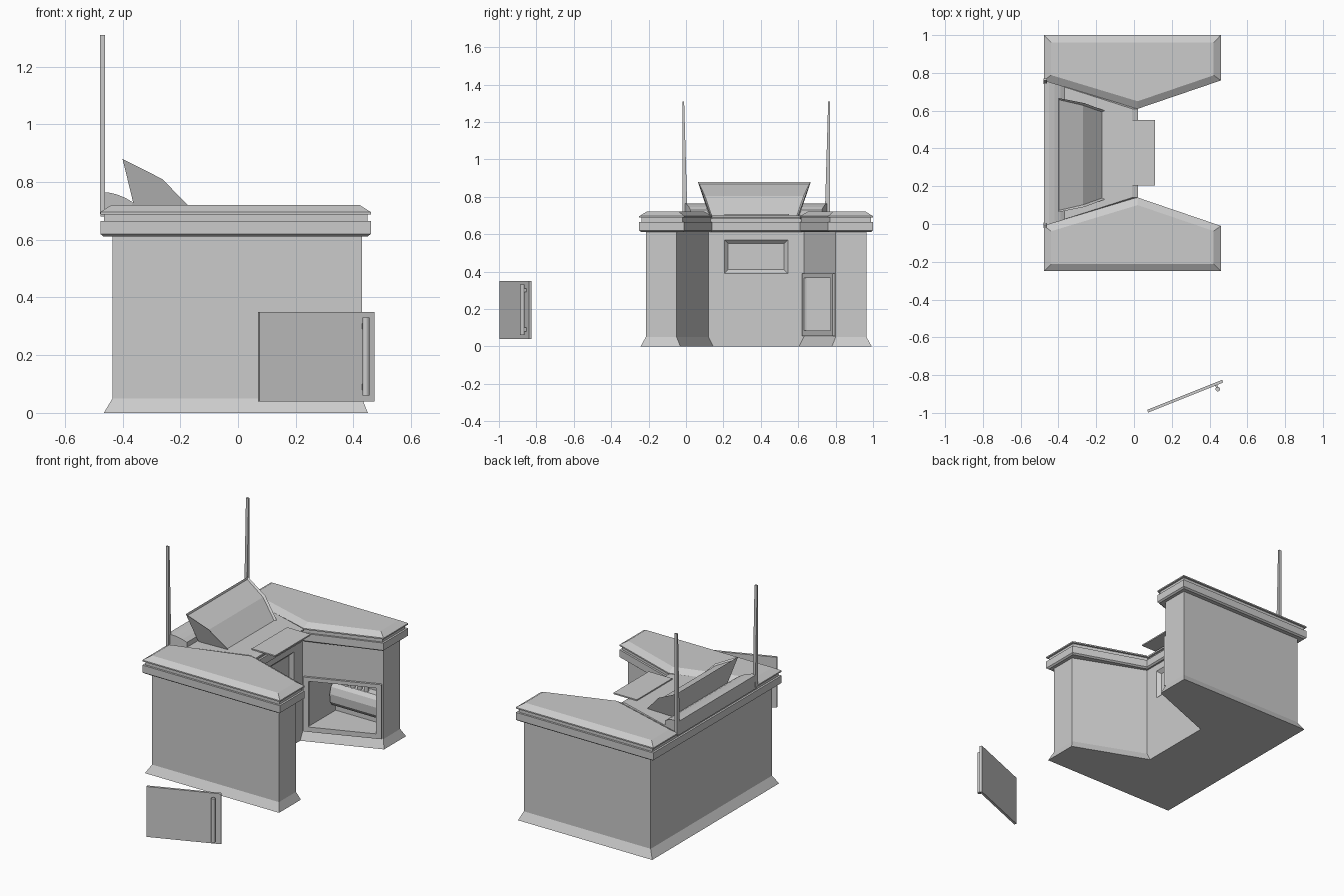
import bpy, bmesh
from math import atan2, cos, sin, pi
from mathutils import Vector, Matrix

cube = bpy.data.objects.get("Cube")
if cube:
    bpy.data.objects.remove(cube)

grey = bpy.data.materials.new("plain grey")
grey.use_nodes = True
grey.diffuse_color = (0.6, 0.6, 0.6, 1)
for node in grey.node_tree.nodes:
    if node.type == 'BSDF_PRINCIPLED':
        node.inputs["Base Color"].default_value = grey.diffuse_color

MID = 0.75  # y of a mirrored point is MID - y


def finish(name, bm):
    bmesh.ops.recalc_face_normals(bm, faces=bm.faces)
    mesh = bpy.data.meshes.new(name)
    bm.to_mesh(mesh)
    bm.free()
    mesh.materials.append(grey)
    obj = bpy.data.objects.new(name, mesh)
    bpy.context.collection.objects.link(obj)
    return obj


def skin(rings):
    """Closed solid through rings of equal point count."""
    bm = bmesh.new()
    rows = [[bm.verts.new(p) for p in ring] for ring in rings]
    n = len(rows[0])
    for a, b in zip(rows, rows[1:]):
        for i in range(n):
            j = (i + 1) % n
            bm.faces.new((a[i], a[j], b[j], b[i]))
    bm.faces.new(rows[0][::-1])
    bm.faces.new(rows[-1])
    return bm


def loft(name, rings):
    return finish(name, skin(rings))


def at(poly, z):
    return [(x, y, z) for x, y in poly]


def flip(ring):
    return [(p[0], MID - p[1], *p[2:]) for p in ring]


def both(half):
    """Complete a half outline by its mirrored half."""
    return half + flip(half)[::-1]


def inset(poly, d):
    """Move every side of a counter-clockwise outline inward by d."""
    out = []
    pts = [Vector(p) for p in poly]
    for i, p in enumerate(pts):
        e1 = (p - pts[i - 1]).normalized()
        e2 = (pts[(i + 1) % len(pts)] - p).normalized()
        n1, n2 = Vector((-e1.y, e1.x)), Vector((-e2.y, e2.x))
        out.append(tuple(p + (n1 + n2) * d / (1 + n1.dot(n2))))
    return out


def box(name, origin, lo, hi, angle=0.0):
    """Box from lo to hi in a frame turned about z at origin."""
    turn = Matrix.Translation(origin) @ Matrix.Rotation(angle, 4, 'Z')
    rect = [(lo[0], lo[1]), (hi[0], lo[1]), (hi[0], hi[1]), (lo[0], hi[1])]
    return loft(name, [[turn @ Vector(p) for p in at(rect, z)] for z in (lo[2], hi[2])])


def rod(name, base, radius, height, sides=12):
    circle = [(base[0] + radius * cos(2 * pi * i / sides),
               base[1] + radius * sin(2 * pi * i / sides)) for i in range(sides)]
    return loft(name, [at(circle, base[2]), at(circle, base[2] + height)])


# Cabinet body with a flared foot
wall = both([(-0.435, -0.215), (0.43, -0.215), (0.43, -0.05), (0, 0.12)])
foot = both([(-0.465, -0.243), (0.45, -0.243), (0.45, -0.03), (0, 0.145)])
body = loft("cabinet_body", [at(foot, 0), at(wall, 0.05), at(wall, 0.62)])

# Cupboard opening and sunken centre panel
hole = [(0.035, 0.58), (0.40, 0.72), (0.40, 0.90), (0.035, 0.90)]
cupboard = loft("cupboard_cutter", [at(hole, 0.085), at(hole, 0.37)])


def panel(x, grow):
    y0, y1, z0, z1 = 0.225 - grow, 0.525 + grow, 0.41 - grow, 0.55 + grow
    return [(x, y0, z0), (x, y1, z0), (x, y1, z1), (x, y0, z1)]


recess = loft("panel_cutter", [panel(-0.02, 0), panel(0, 0.02), panel(0.03, 0.02)])
for cutter in (cupboard, recess):
    cutter.hide_render = True
    cut = body.modifiers.new("cut", 'BOOLEAN')
    cut.object = cutter
    cut.operation = 'DIFFERENCE'
    cut.solver = 'EXACT'
bpy.context.view_layer.update()
graph = bpy.context.evaluated_depsgraph_get()
cut_mesh = bpy.data.meshes.new_from_object(body.evaluated_get(graph))
body.modifiers.clear()
body.data = cut_mesh
for cutter in (cupboard, recess):
    bpy.data.objects.remove(cutter)

# Counter band and recessed neck
rim = both([(-0.477, -0.25), (0.46, -0.25), (0.46, -0.01), (0.02, 0.14)])
loft("counter_band", [at(inset(rim, 0.01), 0.612), at(rim, 0.62), at(rim, 0.665)])
loft("counter_neck", [at(inset(rim, 0.012), 0.66), at(inset(rim, 0.012), 0.692)])

# Bevelled wing tops
wing = [(-0.477, -0.25), (0.46, -0.25), (0.46, -0.01), (0.02, 0.14), (-0.477, -0.01)]
wing_rings = [at(wing, 0.688), at(wing, 0.696), at(inset(wing, 0.038), 0.72)]
loft("front_wing_top", wing_rings)
loft("back_wing_top", [flip(r) for r in wing_rings])

# Centre top with a sloped front edge
centre = both([(-0.477, -0.01), (0.02, 0.14)])
centre_top = [(min(x, -0.01), y) for x, y in centre]
loft("centre_top", [at(centre, 0.68), at(centre, 0.69), at(centre_top, 0.70)])

# Curved ridge along the rear edge
ridge = [(-0.477, 0.69), (-0.477, 0.765), (-0.45, 0.764), (-0.42, 0.757),
         (-0.39, 0.745), (-0.365, 0.73), (-0.365, 0.69)]
ridge_end = [(x, -0.01 + 0.3 * (x + 0.477), z) for x, z in ridge]
loft("rear_ridge", [ridge_end, flip(ridge_end)])


# Tapered posts
def post_ring(z, y):
    return [(-0.478, -0.02, z), (-0.46, -0.02, z), (-0.46, y, z), (-0.478, y, z)]


post = [post_ring(0.69, 0.008), post_ring(1.31, -0.01)]
loft("front_post", post)
loft("back_post", [flip(r) for r in post])

# Console: flared sides and a sunken two-part sloping face
outline = [(-0.355, 0.695, 0.24), (-0.155, 0.70, 0.235), (-0.262, 0.81, 0.275), (-0.40, 0.88, 0.302)]
side = [(x, 0.365 - w, z) for x, z, w in outline]
other = [(x, 0.365 + w, z) for x, z, w in outline]
bm = skin([side, other])
bmesh.ops.recalc_face_normals(bm, faces=bm.faces)
screen = [f for f in bm.faces if f.normal.x > 0.2 and f.normal.z > 0.2]
bmesh.ops.inset_region(bm, faces=screen, thickness=0.012, depth=-0.01)
finish("console", bm)

# Sliding tray
box("tray", (0, 0, 0), (-0.05, 0.205, 0.699), (0.11, 0.55, 0.707))

# Frame around the cupboard opening
tilt = atan2(0.17, 0.43)
start = (0, 0.63, 0)
for name, lo, hi in (("left", (0.008, 0.055), (0.037, 0.39)), ("right", (0.425, 0.055), (0.455, 0.39)),
                     ("bottom", (0.037, 0.055), (0.425, 0.085)), ("top", (0.037, 0.367), (0.425, 0.39))):
    box("frame_" + name, start, (lo[0], -0.014, lo[1]), (hi[0], 0.012, hi[1]), tilt)

# Appliance in the cupboard with knobs on top
profile = [(0.90, 0.14), (0.85, 0.14), (0.832, 0.165), (0.828, 0.215),
           (0.84, 0.255), (0.86, 0.275), (0.90, 0.28)]
loft("appliance", [[(x, y, z) for y, z in profile] for x in (0.045, 0.375)])
for i in range(4):
    rod("appliance_knob", (0.13 + 0.045 * i, 0.872, 0.27), 0.014, 0.035)

# Detached door with a bar handle
hinge = (0.075, -0.998, 0)
door_tilt = atan2(0.16, 0.40)
box("door", hinge, (0, 0, 0.04), (0.428, 0.015, 0.35), door_tilt)
grip = Matrix.Translation(hinge) @ Matrix.Rotation(door_tilt, 4, 'Z') @ Vector((0.388, -0.022, 0.06))
rod("door_handle", grip, 0.012, 0.27)
for z in (0.08, 0.29):
    box("handle_mount", hinge, (0.382, -0.022, z), (0.394, 0.002, z + 0.02), door_tilt)
